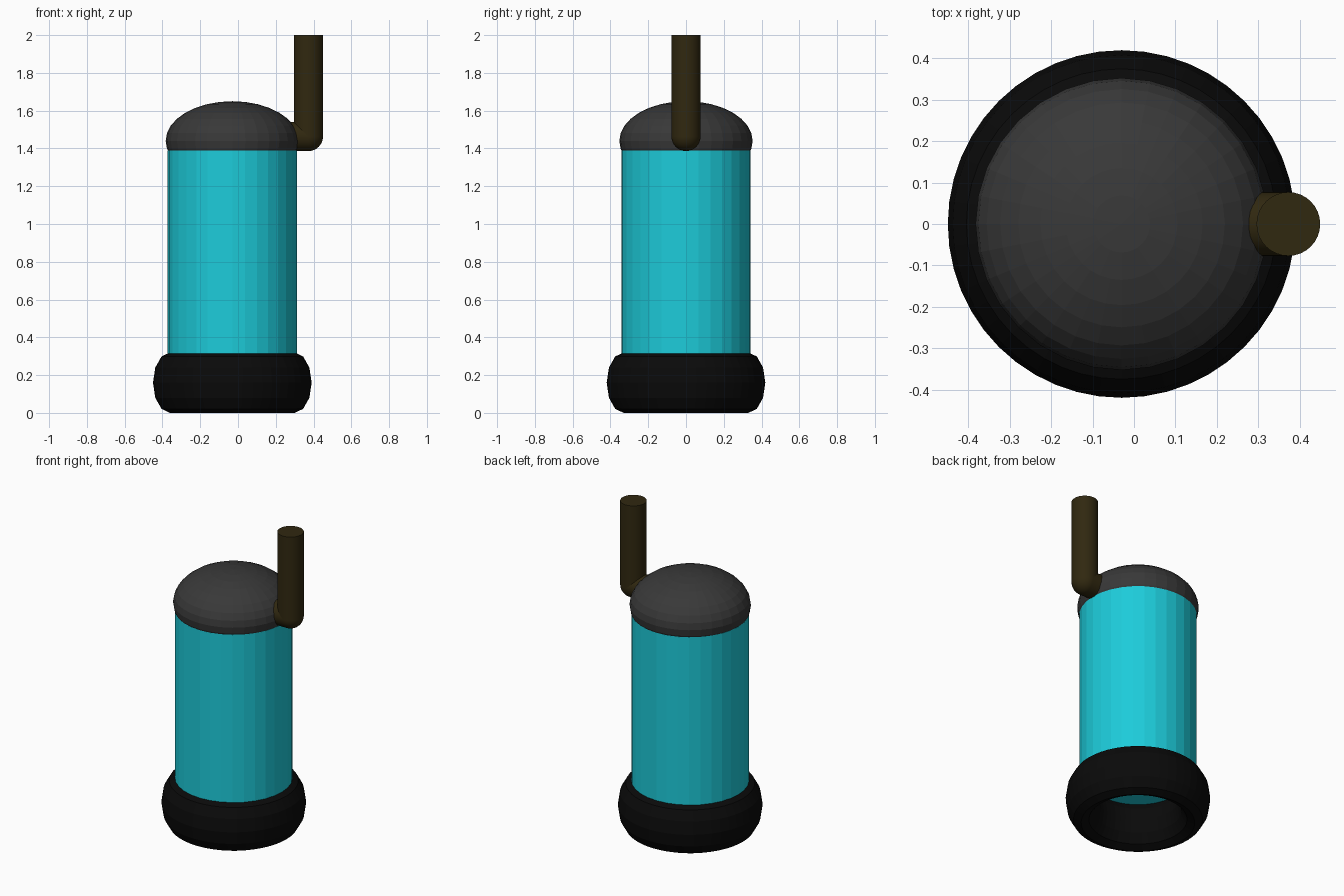
import bpy, bmesh
from math import radians
from mathutils import Matrix, Vector

if "Cube" in bpy.data.objects:
    bpy.data.objects.remove(bpy.data.objects["Cube"])

CX = -0.03    # axis of the tank
PX = 0.373    # axis of the upright pipe
PR = 0.077    # pipe radius


def finish(name, color, smooth=None):
    ob = bpy.context.object
    ob.name = name
    mat = bpy.data.materials.new(name + "_paint")
    mat.diffuse_color = (*color, 1)
    mat.use_nodes = True
    mat.node_tree.nodes["Principled BSDF"].inputs["Base Color"].default_value = mat.diffuse_color
    ob.data.materials.append(mat)
    if smooth:
        bpy.ops.object.shade_smooth_by_angle(angle=radians(smooth))
    return ob


# rounded ring base
bpy.ops.mesh.primitive_torus_add(major_radius=0.33, minor_radius=0.09, major_segments=48,
                                 minor_segments=12, location=(CX, 0, 0.16))
bpy.context.object.scale.z = 0.16 / 0.09
finish("base_ring", (0.003, 0.003, 0.003))

# tank body
bpy.ops.mesh.primitive_cylinder_add(vertices=32, radius=0.342, depth=1.11, location=(CX, 0, 0.835))
finish("tank_body", (0.012, 0.6, 0.7))

# flattened dome lid
bpy.ops.mesh.primitive_uv_sphere_add(segments=32, ring_count=16, radius=1, location=(CX, 0, 1.44))
bpy.context.object.scale = (0.353, 0.353, 0.21)
finish("dome_lid", (0.04, 0.04, 0.04))

# elbow pipe: stub out of the lid, ball corner, upright
bm = bmesh.new()
corner = Vector((PX, 0, 1.463))
for end in (Vector((0.1, 0, 1.463)), Vector((PX, 0, 2.0))):
    axis = end - corner
    m = Matrix.Translation((corner + end) / 2) @ axis.to_track_quat('Z', 'Y').to_matrix().to_4x4()
    bmesh.ops.create_cone(bm, cap_ends=True, segments=32, radius1=PR, radius2=PR,
                          depth=axis.length, matrix=m)
bmesh.ops.create_uvsphere(bm, u_segments=32, v_segments=16, radius=PR,
                          matrix=Matrix.Translation(corner))
me = bpy.data.meshes.new("elbow_pipe")
bm.to_mesh(me)
bm.free()
pipe = bpy.data.objects.new("elbow_pipe", me)
bpy.context.collection.objects.link(pipe)
bpy.ops.object.select_all(action='DESELECT')
bpy.context.view_layer.objects.active = pipe
pipe.select_set(True)
finish("elbow_pipe", (0.03, 0.021, 0.005), 30)
